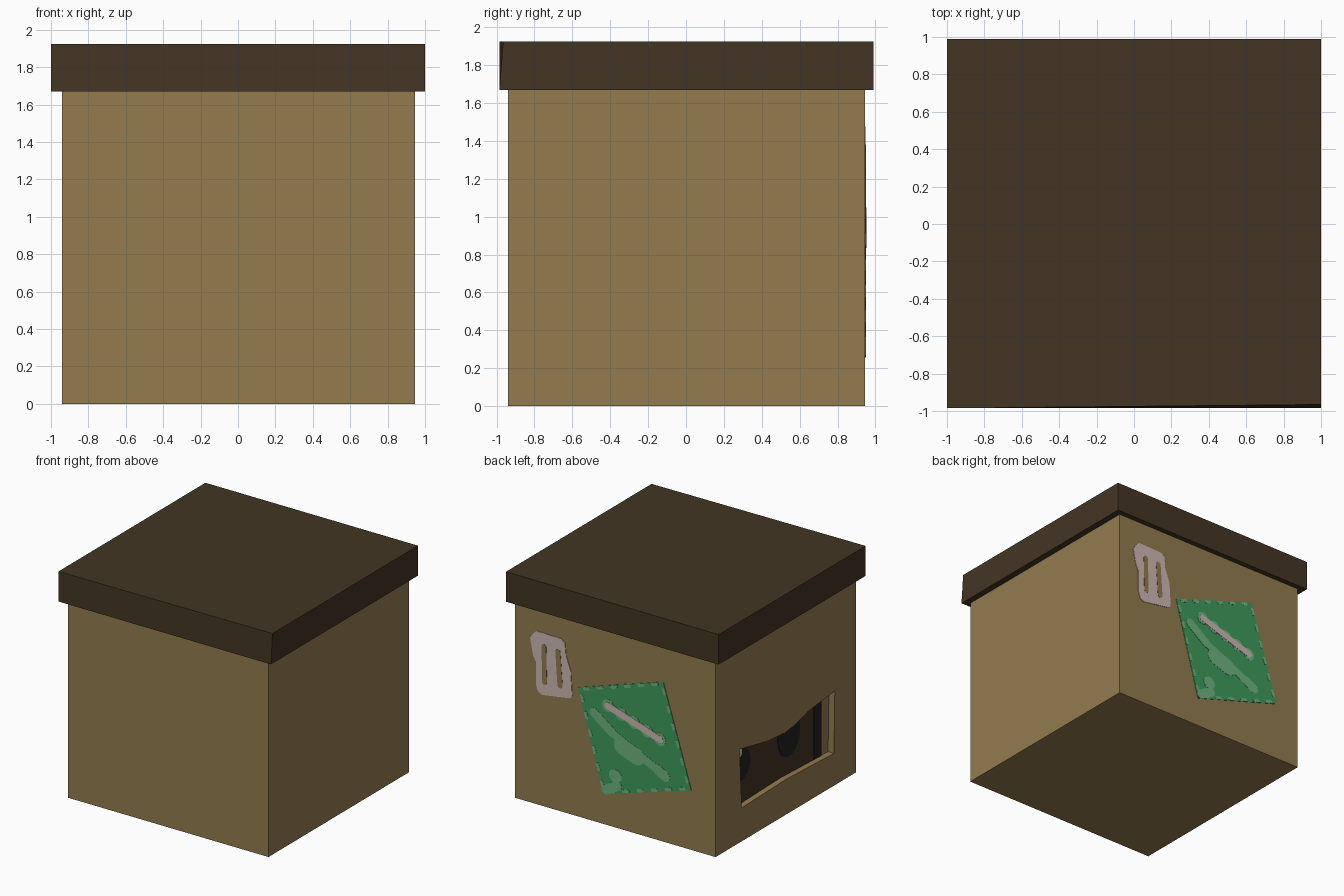
import bpy, bmesh, math
from mathutils import Vector

if "Cube" in bpy.data.objects:
    bpy.data.objects.remove(bpy.data.objects["Cube"])


def material(name, r, g, b):
    lin = [((c / 255 + 0.055) / 1.055) ** 2.4 for c in (r, g, b)]
    m = bpy.data.materials.new(name)
    m.diffuse_color = (*lin, 1)
    m.use_nodes = True
    m.node_tree.nodes["Principled BSDF"].inputs["Base Color"].default_value = m.diffuse_color
    return m


TAN = material("tan cardboard", 147, 124, 79)
BROWN = material("dark brown", 67, 53, 35)
GREEN = material("green", 61, 155, 91)
MINT = material("light green", 110, 180, 129)
PINK = material("pale pink grey", 205, 186, 180)
BLACK = material("black", 32, 32, 32)

LO, HI = -0.94, 0.945     # body extent in x and y
RIM = 1.67                # underside of the lid


def finish(bm, name, mat):
    bmesh.ops.recalc_face_normals(bm, faces=bm.faces)
    me = bpy.data.meshes.new(name)
    bm.to_mesh(me)
    bm.free()
    me.materials.append(mat)
    ob = bpy.data.objects.new(name, me)
    bpy.context.collection.objects.link(ob)
    return ob


def prisms(name, outlines, mat, place, d0, d1):
    """Extrude 2D outlines between two depths; place maps (a, b, depth) to 3D."""
    bm = bmesh.new()
    for pts in outlines:
        f = bm.faces.new([bm.verts.new(place(a, b, d0)) for a, b in pts])
        ext = bmesh.ops.extrude_face_region(bm, geom=[f], use_keep_orig=True)
        shift = Vector(place(0, 0, d1)) - Vector(place(0, 0, d0))
        bmesh.ops.translate(bm, vec=shift,
                            verts=[v for v in ext["geom"] if isinstance(v, bmesh.types.BMVert)])
    return finish(bm, name, mat)


def on_back(x, z, d):
    return (x, HI + d, z)


def on_left(y, z, d):
    return (LO + d, y, z)


def ellipse(a, b, ra, rb, n=20):
    return [(a + ra * math.cos(2 * math.pi * i / n), b + rb * math.sin(2 * math.pi * i / n))
            for i in range(n)]


def stroke(p, q, r, n=6):
    """Bar with rounded ends from p to q."""
    t = math.atan2(q[1] - p[1], q[0] - p[0])
    pts = []
    for c, start in ((q, t - math.pi / 2), (p, t + math.pi / 2)):
        pts += [(c[0] + r * math.cos(start + math.pi * i / n),
                 c[1] + r * math.sin(start + math.pi * i / n)) for i in range(n + 1)]
    return pts


def mix(p, q, t):
    return (p[0] + (q[0] - p[0]) * t, p[1] + (q[1] - p[1]) * t)


# Box body
bm = bmesh.new()
bmesh.ops.create_cube(bm, size=1)
for v in bm.verts:
    v.co = (LO if v.co.x < 0 else HI, LO if v.co.y < 0 else HI, 0 if v.co.z < 0 else RIM)
body = finish(bm, "box_body", TAN)

# Torn opening in the left side
window = [(0.594, 0.285), (0.0, 0.30), (-0.645, 0.275), (-0.657, 0.80), (-0.30, 0.765),
          (-0.12, 0.715), (0.016, 0.70), (0.25, 0.72), (0.622, 0.793)]
cutter = prisms("opening_cutter", [window], TAN, on_left, -0.1, 0.055)
cutter.hide_render = True
cut = body.modifiers.new("opening", "BOOLEAN")
cut.object, cut.operation, cut.solver = cutter, "DIFFERENCE", "EXACT"
bpy.context.view_layer.objects.active = body
bpy.ops.object.modifier_apply(modifier=cut.name)
bpy.data.objects.remove(cutter)


def top_edge(y):
    """Height of the upper edge of the opening at y."""
    for p, q in zip(window[3:], window[4:]):
        if p[0] <= y <= q[0]:
            return p[1] + (q[1] - p[1]) * (y - p[0]) / (q[0] - p[0])
    return 0.79


def clip(pts):
    return [(min(a, 0.595), min(b, top_edge(min(a, 0.595)) - 0.002)) for a, b in pts]


# Dark inside of the opening, with black shapes
dark = [(max(a, -0.547), b) for a, b in window]
dark[3] = (-0.547, top_edge(-0.547))
prisms("opening_inside", [dark], BROWN, on_left, 0.055, 0.05)
prisms("inside_shapes", [
    clip(ellipse(-0.109, 0.64, 0.15, 0.2, 28)),
    clip(ellipse(0.54, 0.62, 0.13, 0.14, 28)),
    [(-0.547, 0.285), (-0.44, 0.288), (-0.44, 0.775), (-0.547, 0.785)],
], BLACK, on_left, 0.05, 0.046)
prisms("inside_glint", [clip(ellipse(0.56, 0.73, 0.035, 0.045, 12))], PINK, on_left, 0.046, 0.043)

# Lid, with its top front edge slightly pulled back on the right
bm = bmesh.new()
bmesh.ops.create_cube(bm, size=1)
for v in bm.verts:
    x, y, z = v.co
    v.co = (math.copysign(1, x), 0.99 if y > 0 else -0.985, 1.925 if z > 0 else RIM)
    if x > 0 and y < 0 and z > 0:
        v.co.y = -0.965
finish(bm, "lid", BROWN)

# Paper label on the back, with two cardboard coloured slots
label = [(0.77, 1.45), (0.74, 1.475), (0.51, 1.47), (0.475, 1.44), (0.465, 1.34), (0.42, 1.22),
         (0.408, 1.01), (0.43, 0.985), (0.69, 0.945), (0.73, 0.965), (0.748, 1.02),
         (0.748, 1.21), (0.775, 1.26), (0.803, 1.40)]
prisms("paper_label", [label], PINK, on_back, -0.001, 0.004)
prisms("label_slots", [stroke((0.672, 1.36), (0.665, 1.06), 0.022),
                       stroke((0.54, 1.35), (0.52, 1.07), 0.024)], TAN, on_back, 0.003, 0.006)

# Tilted green stamp
corners = [(0.35, 1.10), (-0.45, 1.36), (-0.714, 0.508), (0.116, 0.254)]
prisms("green_stamp", [corners], GREEN, on_back, -0.001, 0.004)

# Light teeth round the edge of the stamp
centre = (-0.175, 0.805)
teeth = []
for p, q in zip(corners, corners[1:] + corners[:1]):
    for i in range(6):
        a = mix(mix(p, q, (i + 0.32) / 6), centre, 0.035)
        b = mix(mix(p, q, (i + 0.62) / 6), centre, 0.035)
        teeth.append(stroke(a, b, 0.014, 4))
prisms("stamp_teeth", teeth, MINT, on_back, 0.003, 0.006)

# Worn light smears on the stamp
bar_a, bar_b = (0.07, 1.02), (-0.42, 0.863)
smears = [
    stroke((0.20, 0.925), (0.03, 0.80), 0.042),
    stroke((0.03, 0.80), (-0.48, 0.56), 0.036),
    stroke((-0.06, 0.71), (-0.20, 0.66), 0.075),
    stroke((-0.40, 0.60), (-0.47, 0.56), 0.045),
    stroke((0.09, 0.30), (-0.02, 0.36), 0.04),
    ellipse(0.0, 0.44, 0.06, 0.055),
] + [ellipse(*mix(bar_a, bar_b, t), 0.055, 0.055, 14) for t in (0.0, 0.25, 0.5, 0.75, 1.0)]
prisms("stamp_smears", smears, MINT, on_back, 0.003, 0.006)
prisms("stamp_bar", [stroke(bar_a, bar_b, 0.03)], PINK, on_back, 0.005, 0.008)
